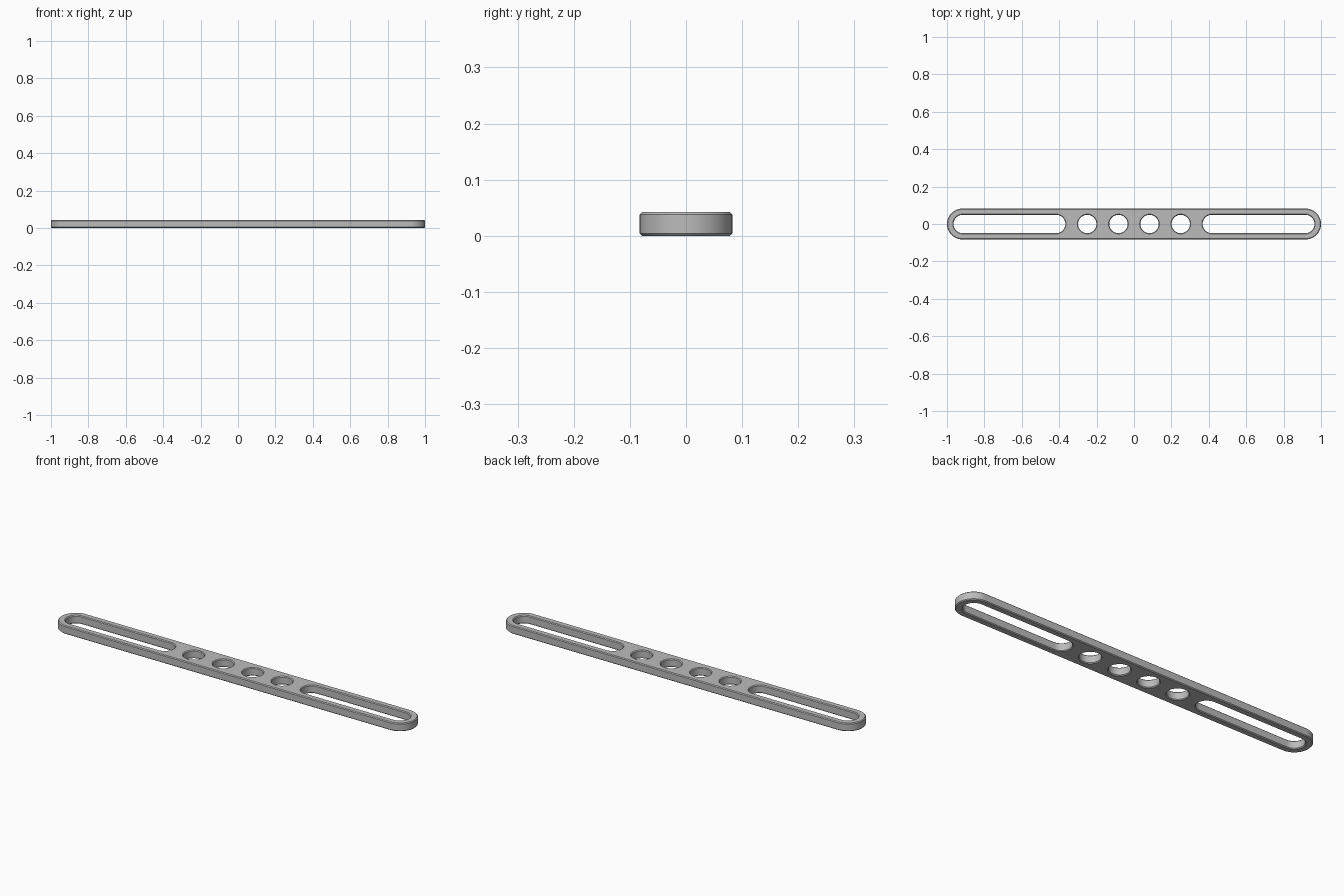
import bpy
import bmesh
from math import cos, sin, pi

cube = bpy.data.objects.get("Cube")
if cube:
    bpy.data.objects.remove(cube, do_unlink=True)

THICK = 0.042      # plate thickness
CHAMFER = 0.004    # broken edge on every rim
ARC = 24           # segments per half circle


def pill(cx, half, r):
    """Rounded slot outline; half = 0 gives a circle."""
    pts = []
    for side, start in ((1, -pi / 2), (-1, pi / 2)):
        for i in range(ARC + 1):
            if half == 0 and i == ARC:
                continue
            a = start + pi * i / ARC
            pts.append((cx + side * half + r * cos(a), r * sin(a)))
    return pts


def add_wall(bm, cx, half, r, inset):
    """Chamfered vertical wall; returns its bottom and top rim edges."""
    levels = ((inset, 0), (0, CHAMFER), (0, THICK - CHAMFER), (inset, THICK))
    rings = [[bm.verts.new((x, y, z)) for x, y in pill(cx, half, r + d)]
             for d, z in levels]
    n = len(rings[0])
    for low, high in zip(rings, rings[1:]):
        for i in range(n):
            j = (i + 1) % n
            bm.faces.new((low[i], low[j], high[j], high[i]))
    return [[bm.edges.get((ring[i], ring[(i + 1) % n])) for i in range(n)]
            for ring in (rings[0], rings[-1])]


bm = bmesh.new()

# Outer rim
walls = [add_wall(bm, 0, 0.9175, 0.0825, -CHAMFER)]

# Long slots and round holes, mirrored left and right
for s in (-1, 1):
    walls.append(add_wall(bm, s * 0.666, 0.25, 0.049, CHAMFER))
    for x in (0.083, 0.25):
        walls.append(add_wall(bm, s * x, 0, 0.049, CHAMFER))

# Flat bottom and top faces around the openings
for k in (0, 1):
    rim = [e for wall in walls for e in wall[k]]
    bmesh.ops.triangle_fill(bm, edges=rim, use_beauty=True, normal=(0, 0, 1))
bmesh.ops.recalc_face_normals(bm, faces=bm.faces[:])

mesh = bpy.data.meshes.new("slotted_plate")
bm.to_mesh(mesh)
bm.free()
plate = bpy.data.objects.new("slotted_plate", mesh)
bpy.context.collection.objects.link(plate)

# Plain grey finish
grey = bpy.data.materials.new("grey")
grey.use_nodes = True
colour = (0.5, 0.5, 0.5, 1)
grey.diffuse_color = colour
grey.node_tree.nodes["Principled BSDF"].inputs["Base Color"].default_value = colour
mesh.materials.append(grey)

bpy.ops.object.select_all(action="DESELECT")
plate.select_set(True)
bpy.context.view_layer.objects.active = plate
bpy.ops.object.shade_smooth_by_angle(angle=pi / 6)
